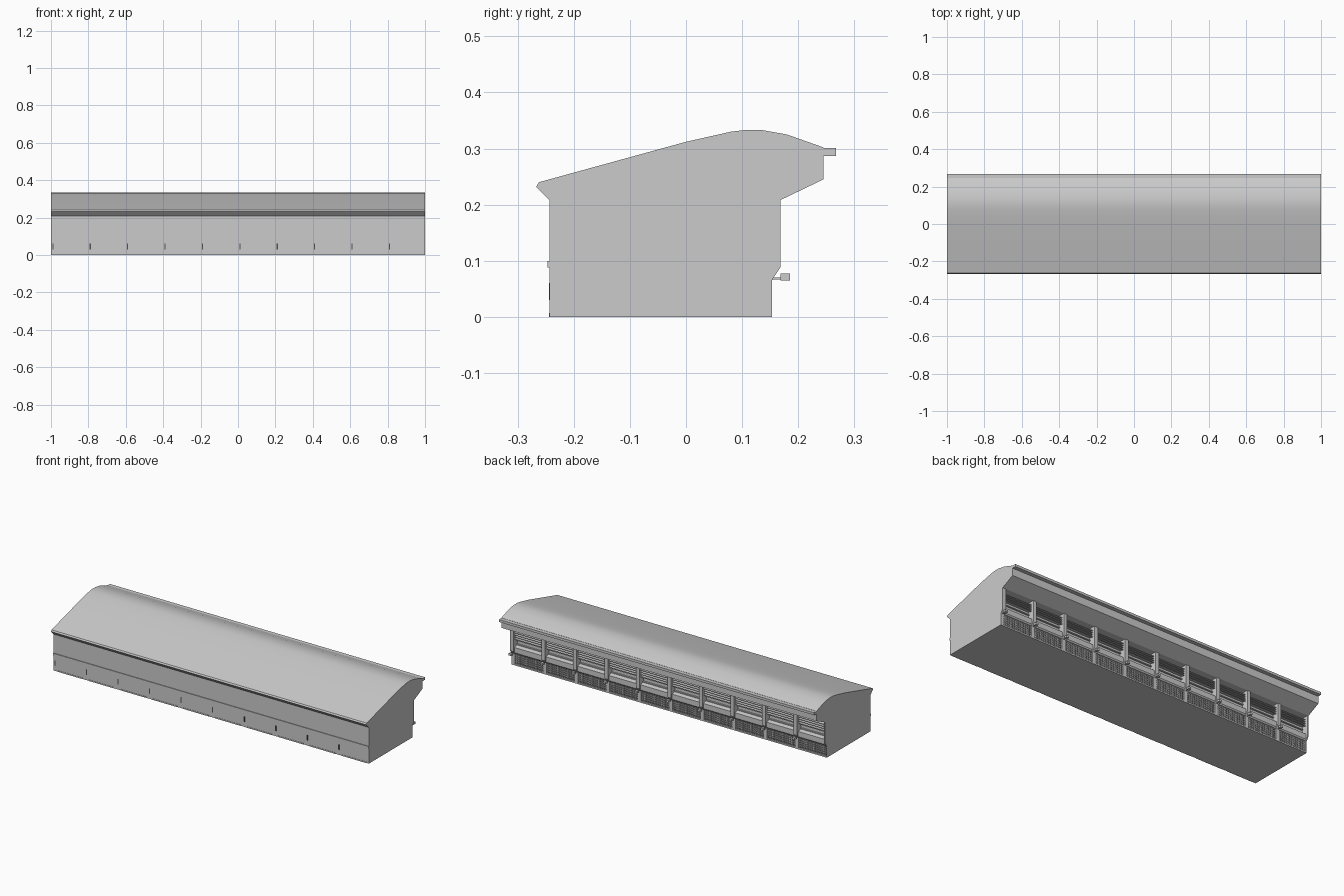
import bpy, bmesh, math

cube = bpy.data.objects.get("Cube")
if cube:
    bpy.data.objects.remove(cube, do_unlink=True)


def material(name, value):
    m = bpy.data.materials.new(name)
    m.use_nodes = True
    colour = (value, value, value, 1)
    m.diffuse_color = colour
    m.node_tree.nodes["Principled BSDF"].inputs["Base Color"].default_value = colour
    return m


grey = material("light_grey", 0.6)


def finish(name, bm, mat=grey):
    bmesh.ops.recalc_face_normals(bm, faces=bm.faces)
    mesh = bpy.data.meshes.new(name)
    bm.to_mesh(mesh)
    bm.free()
    mesh.materials.append(mat)
    ob = bpy.data.objects.new(name, mesh)
    bpy.context.collection.objects.link(ob)
    return ob


def add_prism(bm, profile, x0, x1):
    """Extrude a (y, z) outline from x0 to x1."""
    face = bm.faces.new([bm.verts.new((x0, y, z)) for y, z in profile])
    out = bmesh.ops.extrude_face_region(bm, geom=[face])["geom"]
    for v in out:
        if isinstance(v, bmesh.types.BMVert):
            v.co.x = x1


def add_box(bm, x0, x1, y0, y1, z0, z1):
    add_prism(bm, [(y0, z0), (y1, z0), (y1, z1), (y0, z1)], x0, x1)


def prisms(name, profile, spans):
    bm = bmesh.new()
    for a, b in spans:
        add_prism(bm, profile, a, b)
    return finish(name, bm)


def boxes(name, items):
    bm = bmesh.new()
    for item in items:
        add_box(bm, *item)
    return finish(name, bm)


BAY = 0.2
bays = [-1 + BAY * i for i in range(10)]
whole = [(-1, 1)]

# Roof with curved ridge, eaves and fascia
roof = prisms("roof", [(-0.243, 0.208), (-0.267, 0.232), (-0.262, 0.24),
                       (0, 0.312), (0.04, 0.321), (0.08, 0.33), (0.105, 0.333),
                       (0.135, 0.333), (0.18, 0.325), (0.245, 0.302),
                       (0.245, 0.245), (0.168, 0.208)], whole)
bpy.context.view_layer.objects.active = roof
roof.select_set(True)
bpy.ops.object.shade_smooth_by_angle(angle=math.radians(25))
roof.select_set(False)
boxes("gutter", [(-1, 1, 0.24, 0.267, 0.287, 0.301)])

# Main body, recessed behind the rear bays
prisms("body", [(-0.243, 0), (0.153, 0), (0.153, 0.008), (0.142, 0.008),
                (0.142, 0.065), (0.153, 0.068), (0.158, 0.075), (0.158, 0.105),
                (0.13, 0.112), (0.13, 0.208), (-0.243, 0.208)], whole)

# Front ledge, slots and skirting
boxes("front_ledge", [(-1, 1, -0.247, -0.24, 0.088, 0.1)])
boxes("front_skirting", [(x + 0.025, x + 0.185, -0.2445, -0.24, 0, 0.007) for x in bays])
bm = bmesh.new()
for x in bays:
    add_box(bm, x + 0.007, x + 0.013, -0.2445, -0.24, 0.03, 0.06)
finish("front_slots", bm, material("dark_grey", 0.08))

# Rear posts and the end walls share one outline
post = [(0.1, 0), (0.153, 0), (0.153, 0.065), (0.168, 0.088), (0.168, 0.209), (0.1, 0.209)]
prisms("rear_posts", post, [(-x - 0.022, -x) for x in bays])
prisms("end_wall", post, [(-1, -0.994)])

# Lamps on arms beside each post
boxes("lamp_arms", [(-x - 0.014, -x - 0.008, 0.15, 0.17, 0.067, 0.07) for x in bays])
boxes("lamps", [(-x - 0.019, -x - 0.003, 0.168, 0.185, 0.065, 0.077) for x in bays])

# Upper louvres: tilted slats below a head rail
slats = bmesh.new()
for z in (0.15, 0.162, 0.174, 0.186):
    add_prism(slats, [(0.128, z + 0.006), (0.156, z), (0.156, z + 0.003), (0.128, z + 0.009)],
              -0.99, 0.99)
finish("louvres", slats)
boxes("window_rails", [(-0.99, 0.99, 0.128, 0.138, z, z + 0.005) for z in (0.112, 0.136)])

# Lower grille of crossing bars
bars = [(x + i * 0.012, x + i * 0.012 + 0.004, 0.14, 0.15, 0.008, 0.066)
        for x in bays for i in range(1, 15)]
bars += [(-0.995, 0.995, 0.14, 0.149, 0.008 + i * 0.011, 0.012 + i * 0.011) for i in range(1, 6)]
boxes("lower_grille", bars)
